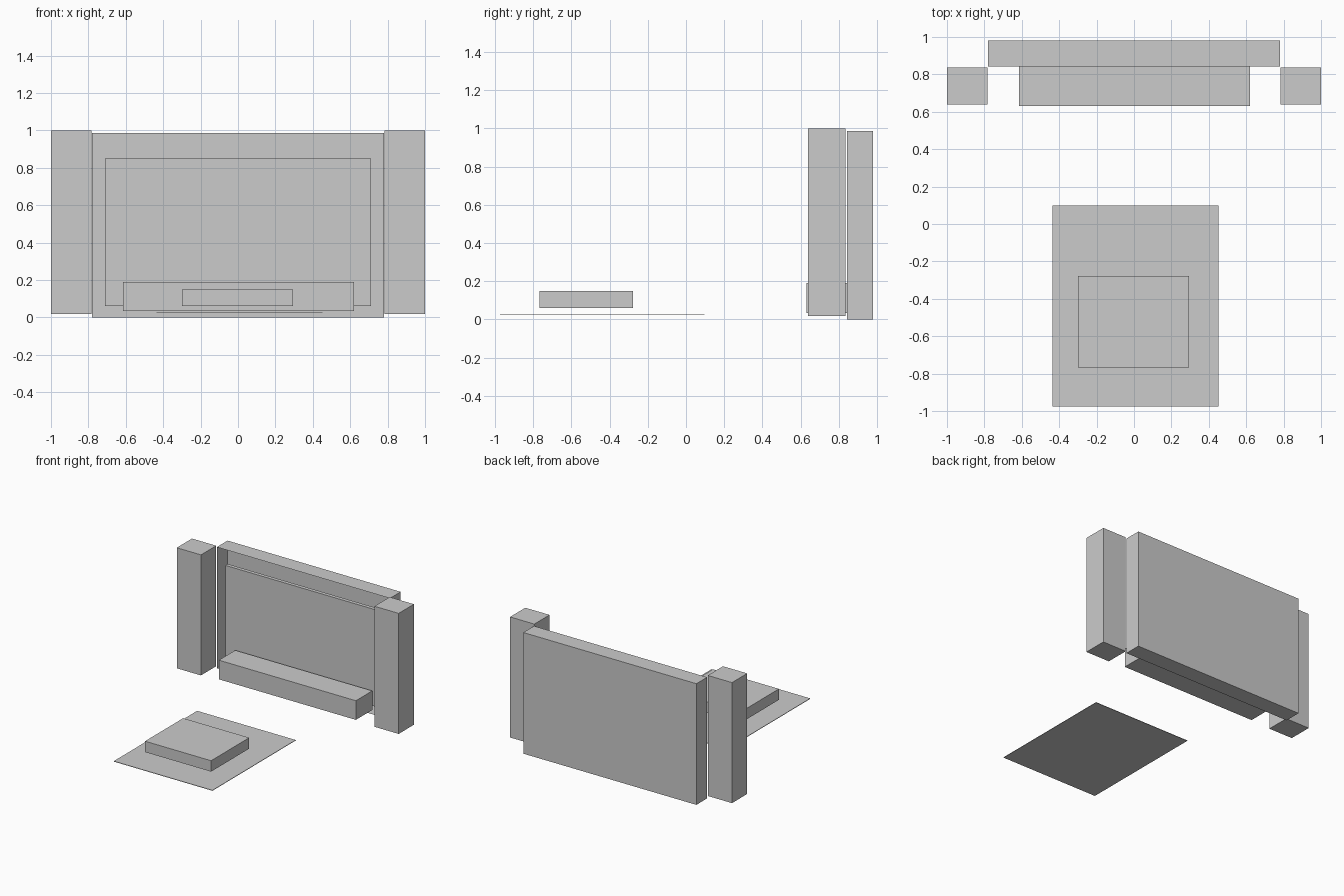
import bpy, bmesh

if "Cube" in bpy.data.objects:
    bpy.data.objects.remove(bpy.data.objects["Cube"])


def box(name, x, y, z, open_front=False):
    """Box from (min, max) ranges; optionally without its -y face."""
    bm = bmesh.new()
    bmesh.ops.create_cube(bm, size=1)
    for v in bm.verts:
        v.co = [r[0] + (c + 0.5) * (r[1] - r[0]) for c, r in zip(v.co, (x, y, z))]
    if open_front:
        bm.normal_update()
        front = [f for f in bm.faces if f.normal.y < -0.9]
        bmesh.ops.delete(bm, geom=front, context='FACES')
    mesh = bpy.data.meshes.new(name)
    bm.to_mesh(mesh)
    bm.free()
    obj = bpy.data.objects.new(name, mesh)
    bpy.context.collection.objects.link(obj)
    return obj


# Back wall: shallow shell open to the front, with a screen panel inside
box("wall_shell", (-0.78, 0.78), (0.842, 0.98), (0, 0.987), open_front=True)
box("screen_panel", (-0.712, 0.712), (0.857, 0.887), (0.06, 0.85))

# Side towers
for side, x in (("left", (-1, -0.782)), ("right", (0.782, 1))):
    box(side + "_tower", x, (0.64, 0.836), (0.018, 1.0))

# Low cabinet under the screen
box("low_cabinet", (-0.615, 0.62), (0.632, 0.843), (0.034, 0.19))

# Rug and low table
box("rug", (-0.437, 0.452), (-0.975, 0.098), (0.025, 0.029))
box("low_table", (-0.3, 0.295), (-0.768, -0.277), (0.06, 0.149))
